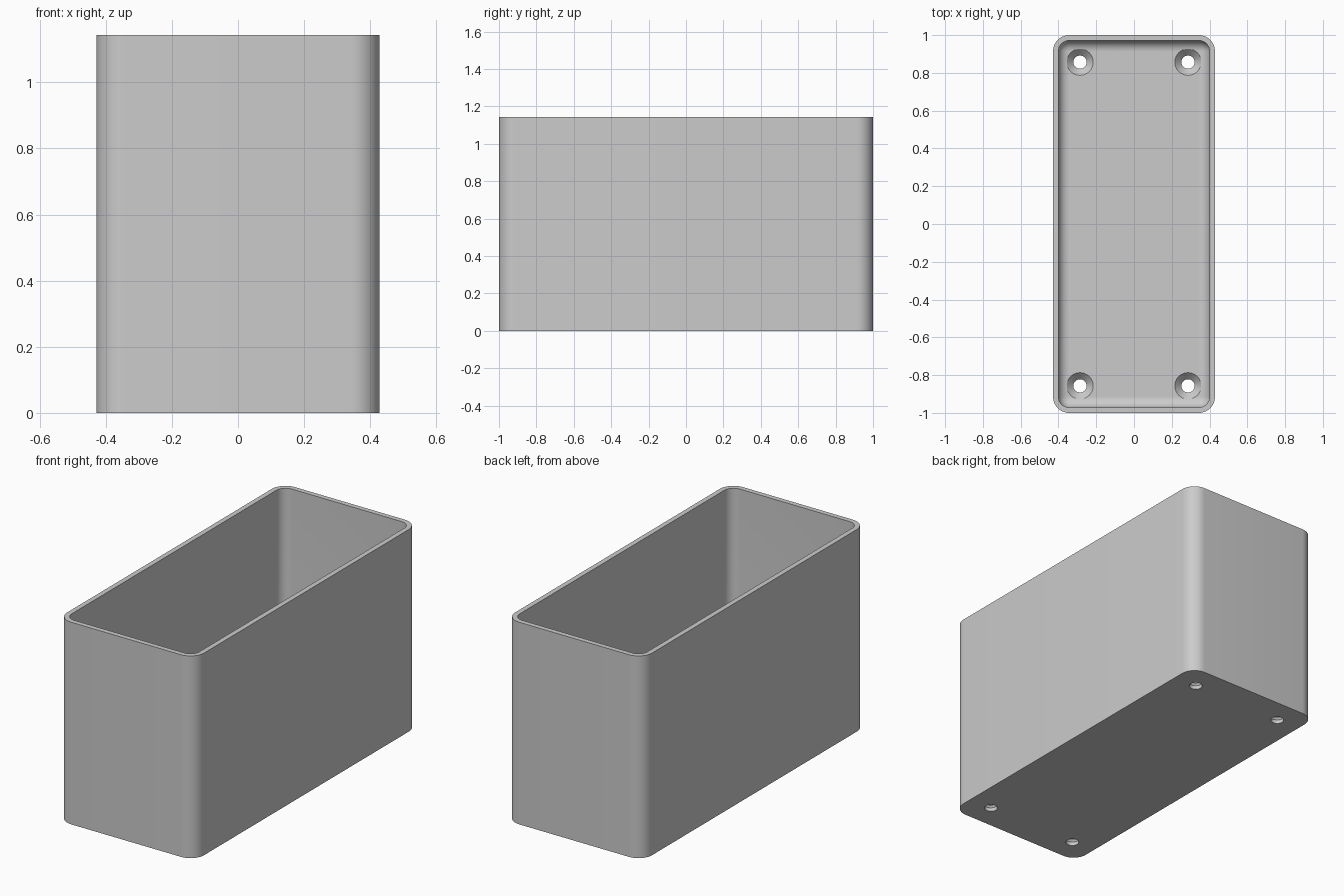
import bpy
import bmesh
from math import sin, cos, pi, radians

HALF_X, HALF_Y, HEIGHT = 0.4286, 1.0, 1.143
WALL, FLOOR = 0.0286, 0.057
CORNER, FILLET = 0.0857, 0.057
CORNER_STEPS, FILLET_STEPS = 12, 10

cube = bpy.data.objects.get("Cube")
if cube:
    bpy.data.objects.remove(cube, do_unlink=True)

grey = bpy.data.materials.new("plain grey")
grey.use_nodes = True
colour = (0.6, 0.6, 0.6, 1)
grey.diffuse_color = colour
grey.node_tree.nodes["Principled BSDF"].inputs["Base Color"].default_value = colour


def make_object(name, bm):
    bmesh.ops.recalc_face_normals(bm, faces=bm.faces)
    mesh = bpy.data.meshes.new(name)
    bm.to_mesh(mesh)
    bm.free()
    mesh.materials.append(grey)
    obj = bpy.data.objects.new(name, mesh)
    bpy.context.collection.objects.link(obj)
    return obj


def loft(bm, rings):
    """Skin a stack of closed rings and cap both ends."""
    loops = [[bm.verts.new(p) for p in ring] for ring in rings]
    n = len(loops[0])
    for a, b in zip(loops, loops[1:]):
        for i in range(n):
            j = (i + 1) % n
            bm.faces.new((a[i], a[j], b[j], b[i]))
    bm.faces.new(loops[0])
    bm.faces.new(loops[-1])


def rounded_ring(inset, z):
    """Rounded rectangle, inset from the outer outline."""
    r = max(CORNER - inset, 0.0005)
    cx, cy = HALF_X - inset - r, HALF_Y - inset - r
    ring = []
    for k, (sx, sy) in enumerate(((1, 1), (-1, 1), (-1, -1), (1, -1))):
        for i in range(CORNER_STEPS + 1):
            a = (k + i / CORNER_STEPS) * pi / 2
            ring.append((sx * cx + r * cos(a), sy * cy + r * sin(a), z))
    return ring


def round_ring(x, y, r, z, n=40):
    return [(x + r * cos(2 * pi * i / n), y + r * sin(2 * pi * i / n), z)
            for i in range(n)]


# Open box: outside wall, rim, inside wall, filleted floor
rings = [rounded_ring(0, 0), rounded_ring(0, HEIGHT), rounded_ring(WALL, HEIGHT)]
for i in range(FILLET_STEPS + 1):
    a = i / FILLET_STEPS * pi / 2
    rings.append(rounded_ring(WALL + FILLET * (1 - cos(a)),
                              FLOOR + FILLET * (1 - sin(a))))
bm = bmesh.new()
loft(bm, rings)
bmesh.ops.remove_doubles(bm, verts=bm.verts, dist=0.00001)
box = make_object("open_box", bm)

# Countersunk screw holes near the four floor corners
bm = bmesh.new()
for x in (-0.286, 0.286):
    for y in (-0.857, 0.857):
        loft(bm, [round_ring(x, y, r, z) for r, z in
                  ((0.035, -0.1), (0.035, 0.021), (0.07, FLOOR), (0.07, 0.2))])
cutter = make_object("screw_hole_cutter", bm)
cutter.hide_render = True

cut = box.modifiers.new("screw holes", "BOOLEAN")
cut.operation = "DIFFERENCE"
cut.solver = "EXACT"
cut.object = cutter

bpy.ops.object.select_all(action="DESELECT")
box.select_set(True)
bpy.context.view_layer.objects.active = box
bpy.ops.object.modifier_apply(modifier=cut.name)
bpy.data.objects.remove(cutter, do_unlink=True)
bpy.ops.object.shade_smooth_by_angle(angle=radians(30))
